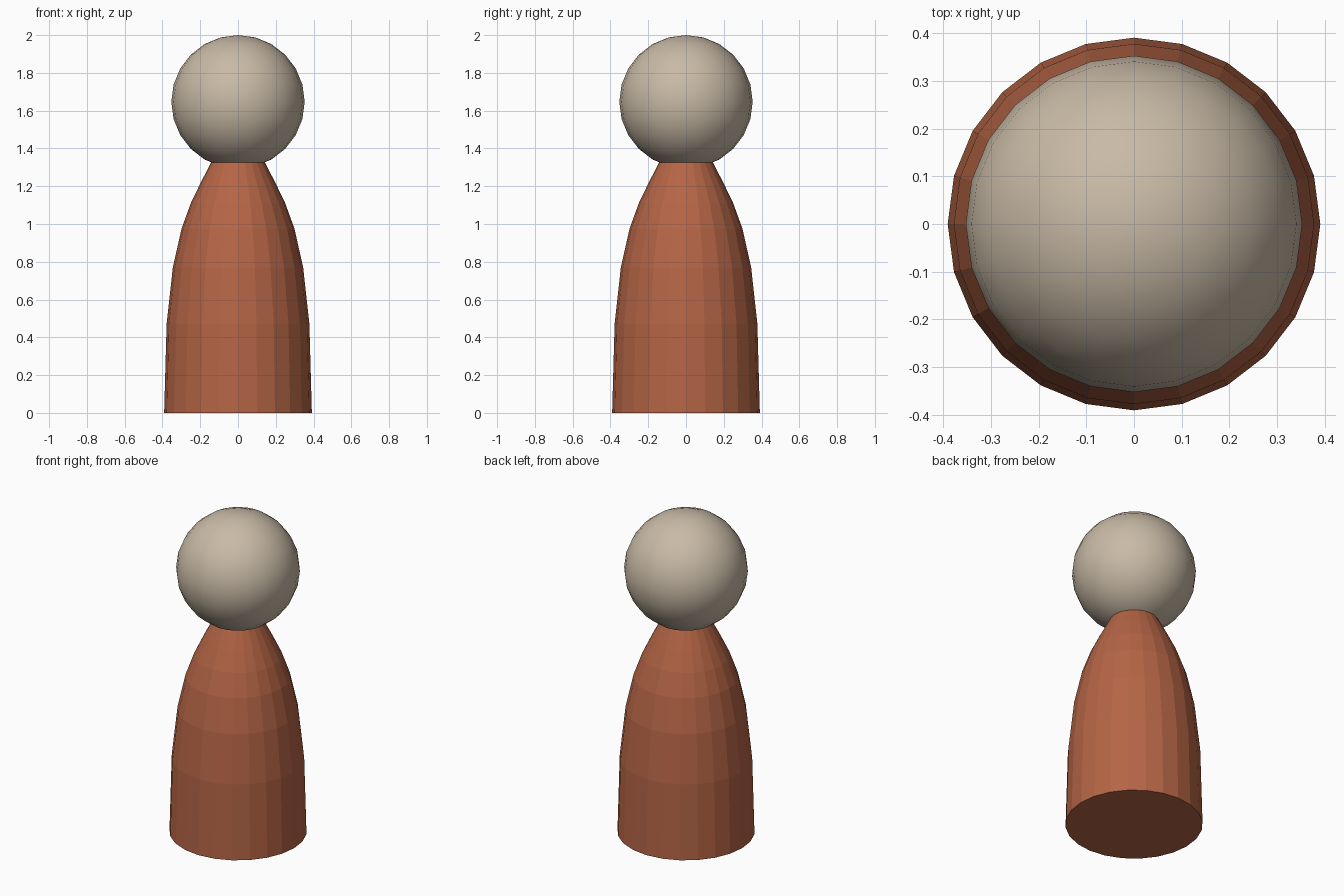
import bpy, bmesh, math

if "Cube" in bpy.data.objects:
    bpy.data.objects.remove(bpy.data.objects["Cube"])

SIDES = 24


def paint(obj, name, rgb):
    mat = bpy.data.materials.new(name)
    mat.diffuse_color = (*rgb, 1)
    mat.use_nodes = True
    mat.node_tree.nodes["Principled BSDF"].inputs["Base Color"].default_value = mat.diffuse_color
    obj.data.materials.append(mat)


def lathe(name, profile):
    """Spin (radius, z) points about z; flat cap below, pointed tip above."""
    bm = bmesh.new()
    rings = []
    for r, z in profile[:-1]:
        rings.append([bm.verts.new((r * math.cos(a), r * math.sin(a), z))
                      for a in (2 * math.pi * i / SIDES for i in range(SIDES))])
    tip = bm.verts.new((0, 0, profile[-1][1]))
    for low, high in zip(rings, rings[1:]):
        for i in range(SIDES):
            j = (i + 1) % SIDES
            bm.faces.new((low[i], low[j], high[j], high[i]))
    for i in range(SIDES):
        bm.faces.new((rings[-1][i], rings[-1][(i + 1) % SIDES], tip))
    bm.faces.new(rings[0][::-1])
    mesh = bpy.data.meshes.new(name)
    bm.to_mesh(mesh)
    bm.free()
    obj = bpy.data.objects.new(name, mesh)
    bpy.context.collection.objects.link(obj)
    return obj


# Faceted, tapering body, its tip hidden inside the head
body = lathe("body", [(0.391, 0), (0.378, 0.47), (0.345, 0.77), (0.299, 0.975),
                      (0.25, 1.11), (0.197, 1.22), (0.14, 1.33),
                      (0.07, 1.40), (0, 1.43)])
paint(body, "terracotta", (0.46, 0.13, 0.06))

# Smooth round head
bpy.ops.mesh.primitive_uv_sphere_add(segments=SIDES, ring_count=12,
                                     radius=0.353, location=(0, 0, 1.647))
head = bpy.context.object
head.name = "head"
bpy.ops.object.shade_smooth()
paint(head, "beige", (0.58, 0.49, 0.38))
